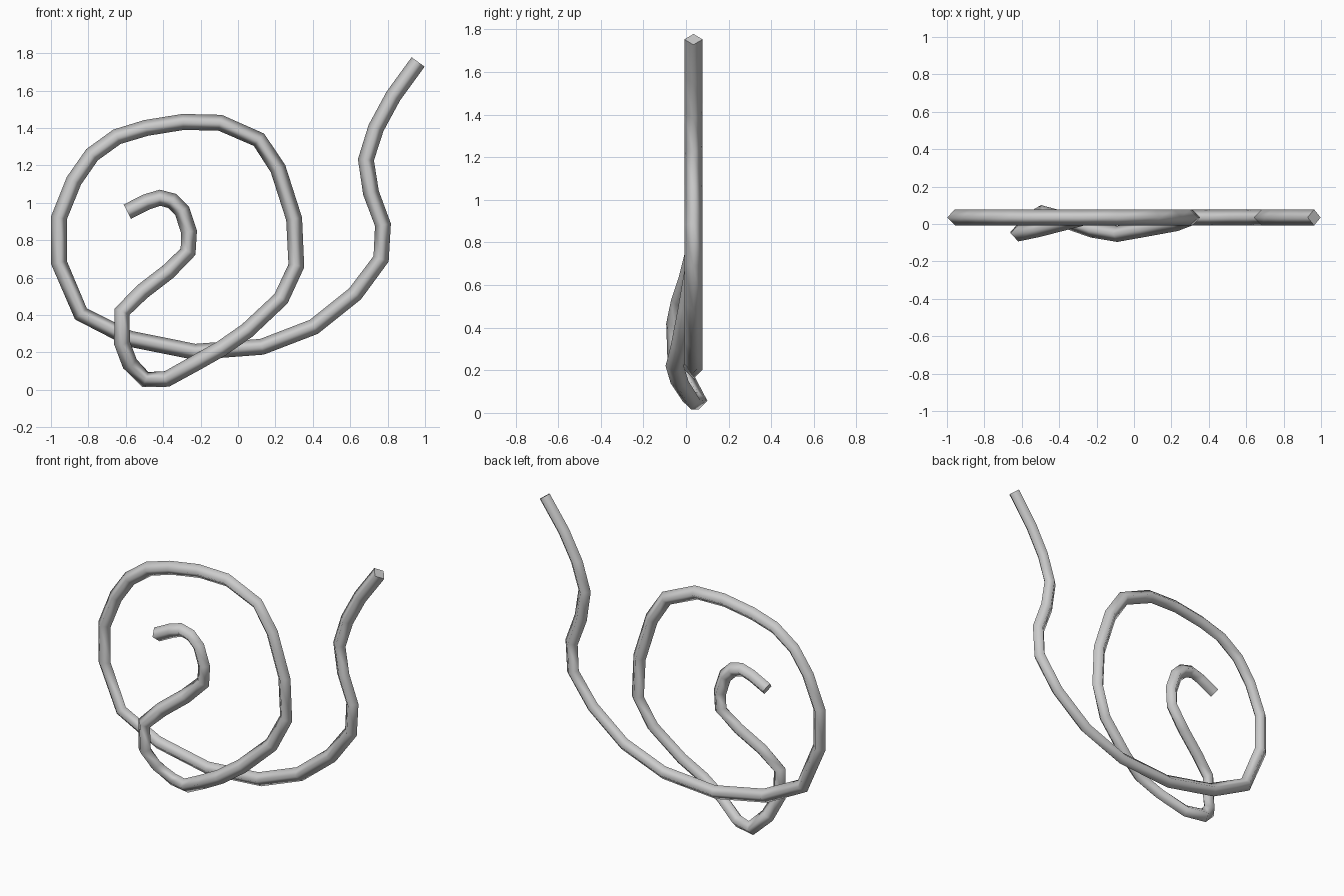
import bpy, bmesh, math
from mathutils import Vector

if "Cube" in bpy.data.objects:
    bpy.data.objects.remove(bpy.data.objects["Cube"])

RADIUS = 0.043
SIDES = 4
BASE_Y = 0.035

# Centre line of the rope seen from the front (x, z)
outer_sweep = [(.963, 1.753), (.83, 1.57), (.738, 1.40), (.684, 1.23), (.711, 1.053),
               (.775, .882), (.765, .70), (.626, .513), (.406, .337), (.128, .23),
               (-.23, .203), (-.578, .273), (-.84, .406), (-.957, .68), (-.957, .92),
               (-.877, 1.118), (-.78, 1.257), (-.647, 1.353), (-.492, 1.40),
               (-.294, 1.432), (-.096, 1.428), (.112, 1.337), (.214, 1.182),
               (.30, .914), (.312, .663)]
# Part that weaves forward and back (x, y, z)
crossing = [(.23, .005, .487), (.048, -.028, .316), (-.09, -.053, .22), (-.225, -.03, .144),
            (-.38, .025, .058), (-.495, .058, .055), (-.578, .01, .139),
            (-.62, -.045, .25), (-.62, -.05, .417), (-.513, -.028, .524),
            (-.374, .008, .631)]
inner_hook = [(-.267, .738), (-.262, .845), (-.299, .957), (-.353, 1.01),
              (-.417, 1.027), (-.487, 1.005), (-.592, .952)]

path = [Vector((x, BASE_Y, z)) for x, z in outer_sweep]
path += [Vector(p) for p in crossing]
path += [Vector((x, BASE_Y, z)) for x, z in inner_hook]

# Sweep a diamond section along the path
bm = bmesh.new()
rings = []
for i, p in enumerate(path):
    before = (p - path[i - 1]).normalized() if i > 0 else Vector()
    after = (path[i + 1] - p).normalized() if i < len(path) - 1 else Vector()
    tangent = (before + after).normalized()
    side = tangent.cross(Vector((0, 1, 0))).normalized()
    depth = side.cross(tangent).normalized()
    ring = []
    for k in range(SIDES):
        a = 2 * math.pi * k / SIDES
        ring.append(bm.verts.new(p + RADIUS * (math.cos(a) * side + math.sin(a) * depth)))
    rings.append(ring)

for r0, r1 in zip(rings, rings[1:]):
    for k in range(SIDES):
        n = (k + 1) % SIDES
        bm.faces.new((r0[k], r0[n], r1[n], r1[k])).smooth = True

# End caps, kept flat with sharp rims
for ring in (rings[0], rings[-1]):
    cap = bm.faces.new(ring)
    for e in cap.edges:
        e.smooth = False
bmesh.ops.recalc_face_normals(bm, faces=bm.faces)

mesh = bpy.data.meshes.new("rope")
bm.to_mesh(mesh)
bm.free()
rope = bpy.data.objects.new("rope", mesh)
bpy.context.collection.objects.link(rope)
